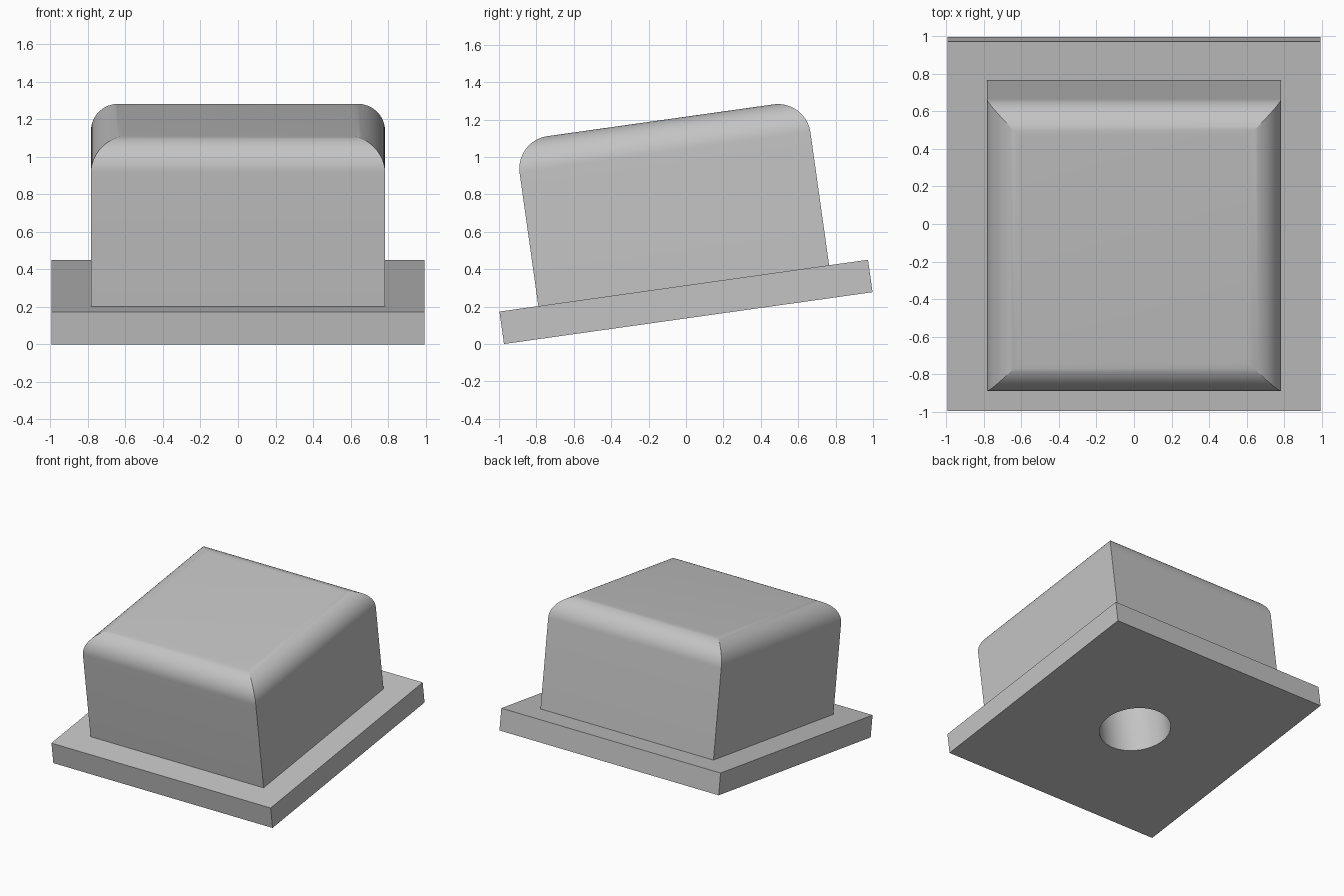
import bpy
import bmesh
import math

if "Cube" in bpy.data.objects:
    bpy.data.objects.remove(bpy.data.objects["Cube"], do_unlink=True)

TILT = math.radians(8)
PLATE_SIDE, PLATE_T = 1.99, 0.175
CAP_SIDE, CAP_H, FILLET = 1.57, 0.893, 0.175
HOLE_R, HOLE_DEPTH = 0.27, 0.65

grey = bpy.data.materials.new("light grey")
grey.use_nodes = True
colour = (0.55, 0.55, 0.55, 1)
grey.diffuse_color = colour
grey.node_tree.nodes["Principled BSDF"].inputs["Base Color"].default_value = colour


def square_stack(name, rings):
    """Closed solid lofted through square rings given as (half side, height)."""
    bm = bmesh.new()
    loops = [[bm.verts.new((sx * h, sy * h, z))
              for sx, sy in ((-1, -1), (1, -1), (1, 1), (-1, 1))]
             for h, z in rings]
    for low, high in zip(loops, loops[1:]):
        for i in range(4):
            j = (i + 1) % 4
            bm.faces.new((low[i], low[j], high[j], high[i]))
    bm.faces.new(loops[0][::-1])
    bm.faces.new(loops[-1])
    mesh = bpy.data.meshes.new(name)
    bm.to_mesh(mesh)
    bm.free()
    mesh.materials.append(grey)
    obj = bpy.data.objects.new(name, mesh)
    bpy.context.collection.objects.link(obj)
    return obj


def activate(obj):
    bpy.ops.object.select_all(action="DESELECT")
    obj.select_set(True)
    bpy.context.view_layer.objects.active = obj


# Square base plate
plate = square_stack("base_plate", [(PLATE_SIDE / 2, 0), (PLATE_SIDE / 2, PLATE_T)])

# Block with rounded top edges that meet in mitred corners
half, top = CAP_SIDE / 2, PLATE_T + CAP_H
rings = [(half, PLATE_T)]
steps = 16
for k in range(steps + 1):
    a = math.pi / 2 * k / steps
    rings.append((half - FILLET * (1 - math.cos(a)),
                  top - FILLET * (1 - math.sin(a))))
block = square_stack("rounded_block", rings)

# Blind round hole from below
bpy.ops.mesh.primitive_cylinder_add(vertices=64, radius=HOLE_R, depth=2 * HOLE_DEPTH)
cutter = bpy.context.object
cutter.name = "hole_cutter"
cutter.hide_render = True
cutter.data.materials.append(grey)

for part in (plate, block):
    activate(part)
    mod = part.modifiers.new("hole", "BOOLEAN")
    mod.operation = "DIFFERENCE"
    mod.solver = "EXACT"
    mod.object = cutter
    bpy.ops.object.modifier_apply(modifier=mod.name)
    bpy.ops.object.shade_smooth_by_angle(angle=math.radians(12))
    # Lean the whole model so the back is raised
    part.rotation_euler.x = TILT
    part.location = (0, PLATE_T * math.sin(TILT) / 2, PLATE_SIDE * math.sin(TILT) / 2)

bpy.data.objects.remove(cutter, do_unlink=True)
